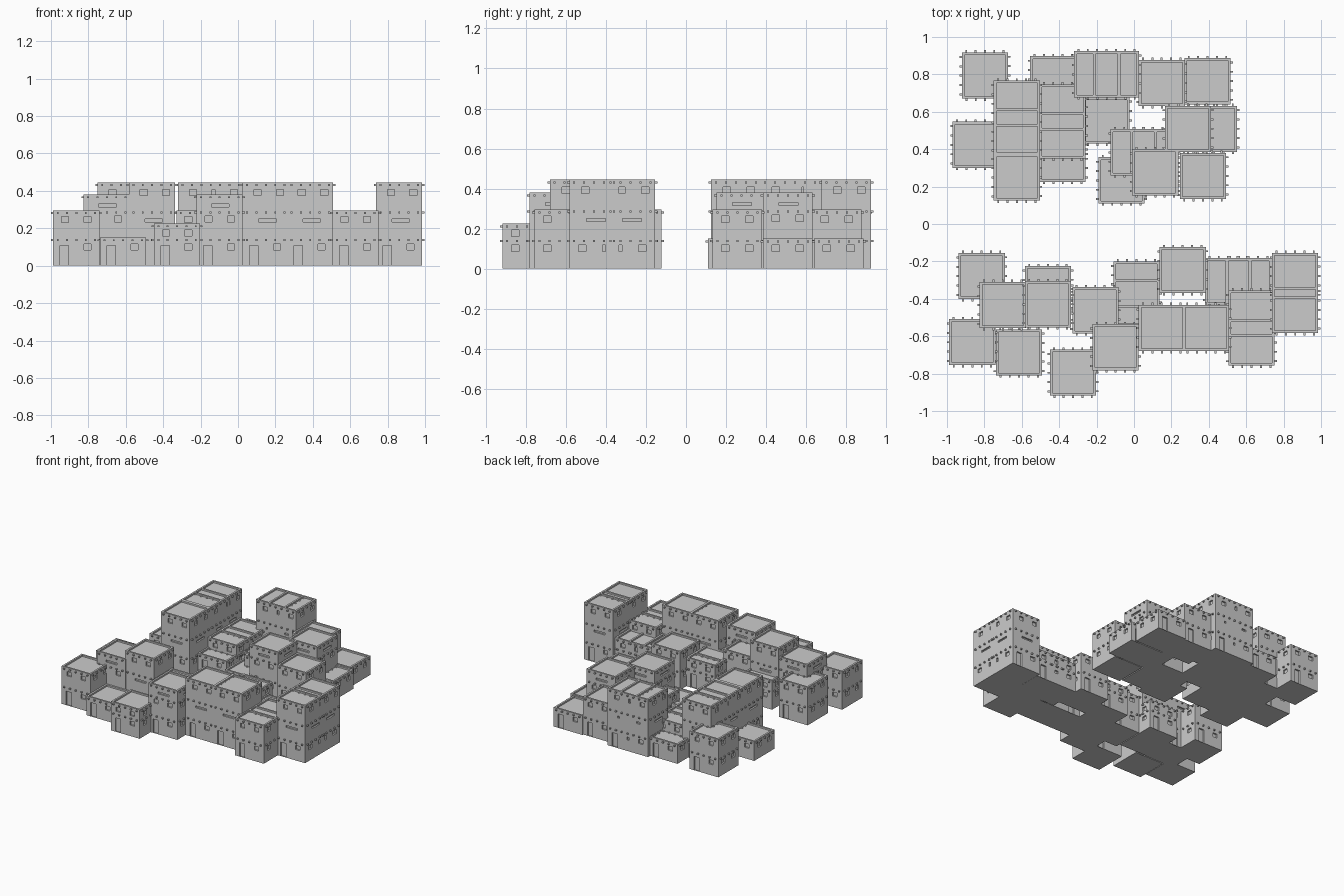
import bpy, bmesh
from mathutils import Vector

if "Cube" in bpy.data.objects:
    bpy.data.objects.remove(bpy.data.objects["Cube"])

W = 0.247          # house footprint
RIM, DROP = 0.014, 0.012   # parapet width and roof drop
RECESS = 0.012     # depth of doors and windows
Z = Vector((0, 0, 1))

# left x, front y, height of each house
NORTH = [
    (-0.92, 0.67, .295), (-0.555, 0.65, .15), (-0.32, 0.677, .445), (-0.22, 0.677, .445),
    (0.025, 0.63, .295), (0.27, 0.64, .15), (-0.97, 0.30, .15),
    (-0.75, 0.52, .445), (-0.75, 0.37, .445), (-0.75, 0.125, .445),
    (-0.505, 0.50, .225), (-0.505, 0.35, .225), (-0.505, 0.225, .15),
    (-0.27, 0.43, .15), (-0.125, 0.26, .225), (-0.02, 0.26, .225),
    (0.165, 0.385, .38), (0.305, 0.385, .15),
    (-0.01, 0.153, .38), (0.245, 0.133, .295), (-0.19, 0.11, .15)]
SOUTH = [
    (-0.938, -0.402, .295), (-0.825, -0.557, .38), (-0.583, -0.472, .225), (-0.583, -0.553, .445),
    (-0.988, -0.755, .295), (-0.738, -0.81, .15), (-0.33, -0.585, .295), (-0.45, -0.918, .225),
    (-0.222, -0.782, .38), (-0.11, -0.447, .225), (-0.11, -0.543, .225), (0.137, -0.37, .295),
    (0.38, -0.43, .225), (0.49, -0.43, .225), (0.025, -0.68, .445), (0.262, -0.68, .445),
    (0.505, -0.602, .295), (0.505, -0.757, .295), (0.738, -0.402, .445), (0.738, -0.583, .445)]


def openings(h, front):
    """Doors and windows of one wall as (u0, u1, z0, z1)."""
    win = lambda u, z: (u, u + .038, z, z + .032)
    o = [(.037, .083, 0, .108), win(.165, .085)] if front else [win(.045, .085), win(.165, .085)]
    if h > .4:
        o += [(.085, .18, .235, .25), win(.06, .375), win(.18, .375)]
    elif h > .35:
        o += [win(.045, .235), win(.165, .235), (.08, .175, .315, .33)]
    elif h > .25:
        o += [win(.045, .23), win(.165, .23)]
    elif h > .2:
        o += [win(.045, .16), win(.165, .16)]
    return o


def quad(bm, *pts):
    bm.faces.new([bm.verts.new(p) for p in pts])


def wall(bm, o, u, n, h, holes):
    """Wall grid with recessed openings."""
    us = sorted({0, W} | {v for k in holes for v in k[:2]})
    zs = sorted({0, h} | {v for k in holes for v in k[2:]})

    def is_open(i, j):
        if not (0 <= i < len(us) - 1 and 0 <= j < len(zs) - 1):
            return False
        cu, cz = (us[i] + us[i + 1]) / 2, (zs[j] + zs[j + 1]) / 2
        return any(k[0] < cu < k[1] and k[2] < cz < k[3] for k in holes)

    back = -n * RECESS
    for i in range(len(us) - 1):
        for j in range(len(zs) - 1):
            c = [o + u * a + Z * b for a, b in ((us[i], zs[j]), (us[i + 1], zs[j]),
                                                (us[i + 1], zs[j + 1]), (us[i], zs[j + 1]))]
            if not is_open(i, j):
                quad(bm, *c)
                continue
            quad(bm, *[p + back for p in c])
            for k, (di, dj) in enumerate(((0, -1), (1, 0), (0, 1), (-1, 0))):
                if not is_open(i + di, j + dj):
                    a, b = c[k], c[(k + 1) % 4]
                    quad(bm, a, b, b + back, a + back)


def peg(bm, c, u, n):
    """Roof beam end sticking out of the wall."""
    r, d = .005, .012
    p = [c + u * a * r + Z * b * r for a, b in ((-1, -1), (1, -1), (1, 1), (-1, 1))]
    quad(bm, *[q + n * d for q in p])
    for k in range(4):
        a, b = p[k], p[(k + 1) % 4]
        quad(bm, a, b, b + n * d, a + n * d)


def house(name, x, y, h):
    bm = bmesh.new()
    corners = [Vector(p) for p in ((x, y, 0), (x + W, y, 0), (x + W, y + W, 0), (x, y + W, 0))]
    mid = Vector((x + W / 2, y + W / 2, 0))
    shrink = (W - 2 * RIM) / W
    inner = [mid + (c - mid) * shrink for c in corners]
    levels = [k * .147 - .009 for k in (1, 2) if k * .147 < h - .03] + [h - .014]
    for k in range(4):
        a, b = corners[k], corners[(k + 1) % 4]
        ia, ib = inner[k], inner[(k + 1) % 4]
        u = (b - a).normalized()
        n = u.cross(Z)
        wall(bm, a, u, n, h, openings(h, k in (0, 2)))
        for z in levels:
            for i in range(5):
                peg(bm, a + u * (.024 + .05 * i) + Z * z, u, n)
        # parapet top and inner side
        quad(bm, a + Z * h, b + Z * h, ib + Z * h, ia + Z * h)
        quad(bm, ia + Z * h, ib + Z * h, ib + Z * (h - DROP), ia + Z * (h - DROP))
    quad(bm, *[p + Z * (h - DROP) for p in inner])   # roof
    quad(bm, *reversed(corners))                     # base
    bmesh.ops.remove_doubles(bm, verts=bm.verts, dist=1e-5)
    me = bpy.data.meshes.new(name)
    bm.to_mesh(me)
    bm.free()
    bpy.context.collection.objects.link(bpy.data.objects.new(name, me))


for block, houses in (("north", NORTH), ("south", SOUTH)):
    for i, (x, y, h) in enumerate(houses):
        house(f"{block}_house_{i + 1:02d}", x, y, h)
